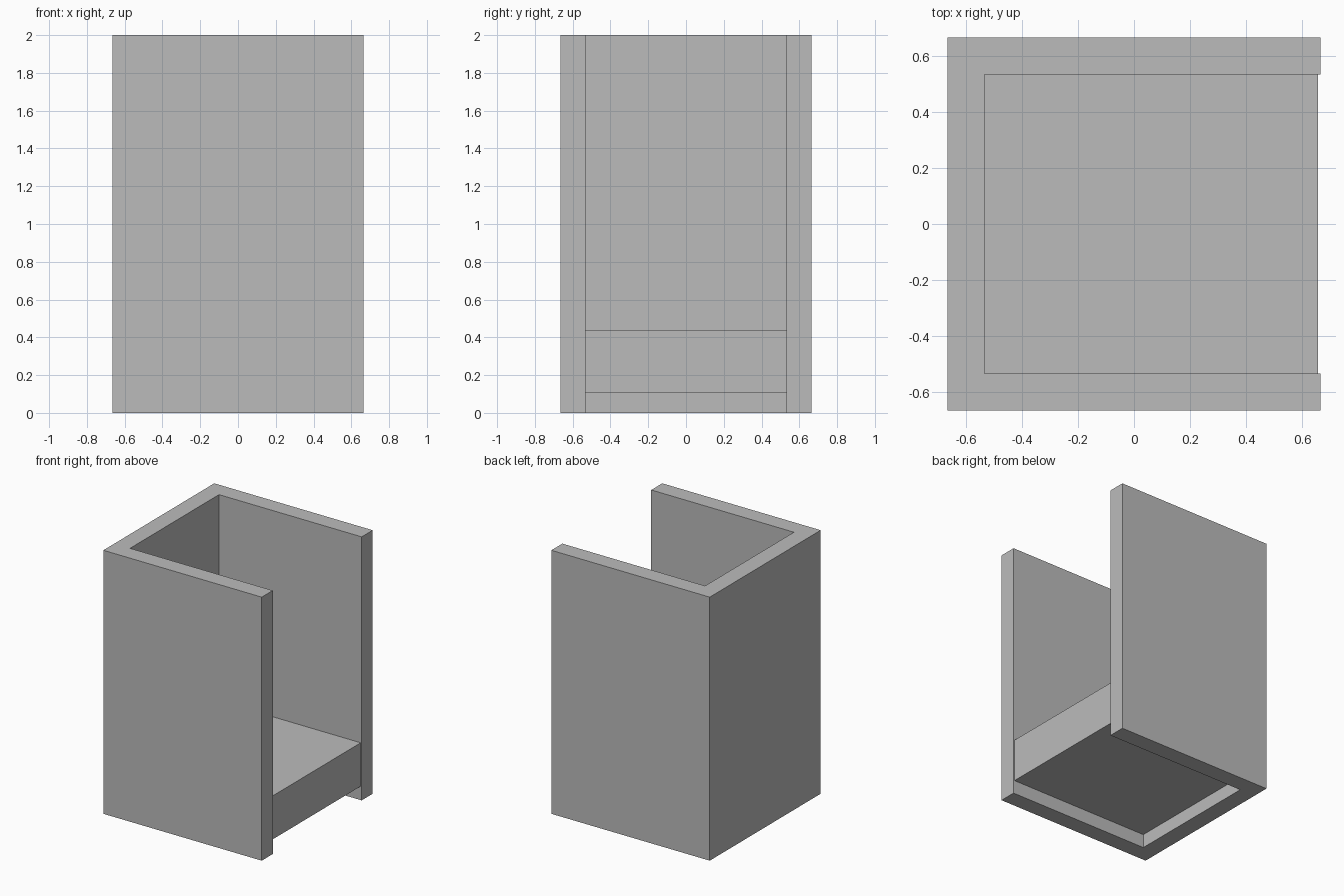
import bpy
import bmesh

if "Cube" in bpy.data.objects:
    bpy.data.objects.remove(bpy.data.objects["Cube"])

HALF = 0.665      # half of the outer width and depth
INNER = 0.533     # half width of the opening
HEIGHT = 2.0

grey = bpy.data.materials.new("grey")
grey.diffuse_color = (0.5, 0.5, 0.5, 1)
grey.use_nodes = True
grey.node_tree.nodes["Principled BSDF"].inputs["Base Color"].default_value = grey.diffuse_color


def extrude_plan(name, outline, z0, z1):
    """Raise a flat plan outline into a solid between two heights."""
    bm = bmesh.new()
    base = bm.faces.new([bm.verts.new((x, y, z0)) for x, y in outline])
    top = bmesh.ops.extrude_face_region(bm, geom=[base], use_keep_orig=True)["geom"]
    bmesh.ops.translate(bm, vec=(0, 0, z1 - z0),
                        verts=[v for v in top if isinstance(v, bmesh.types.BMVert)])
    bmesh.ops.recalc_face_normals(bm, faces=bm.faces)
    mesh = bpy.data.meshes.new(name)
    bm.to_mesh(mesh)
    bm.free()
    mesh.materials.append(grey)
    obj = bpy.data.objects.new(name, mesh)
    bpy.context.collection.objects.link(obj)
    return obj


# Tall U-shaped shell: back wall and two side walls, open towards +x
extrude_plan("wall_shell", [
    (-HALF, -HALF), (HALF, -HALF), (HALF, -INNER), (-INNER, -INNER),
    (-INNER, INNER), (HALF, INNER), (HALF, HALF), (-HALF, HALF),
], 0, HEIGHT)

# Thick seat block between the walls, raised off the ground
extrude_plan("seat", [
    (-INNER, -INNER), (0.657, -INNER), (0.657, INNER), (-INNER, INNER),
], 0.105, 0.435)
